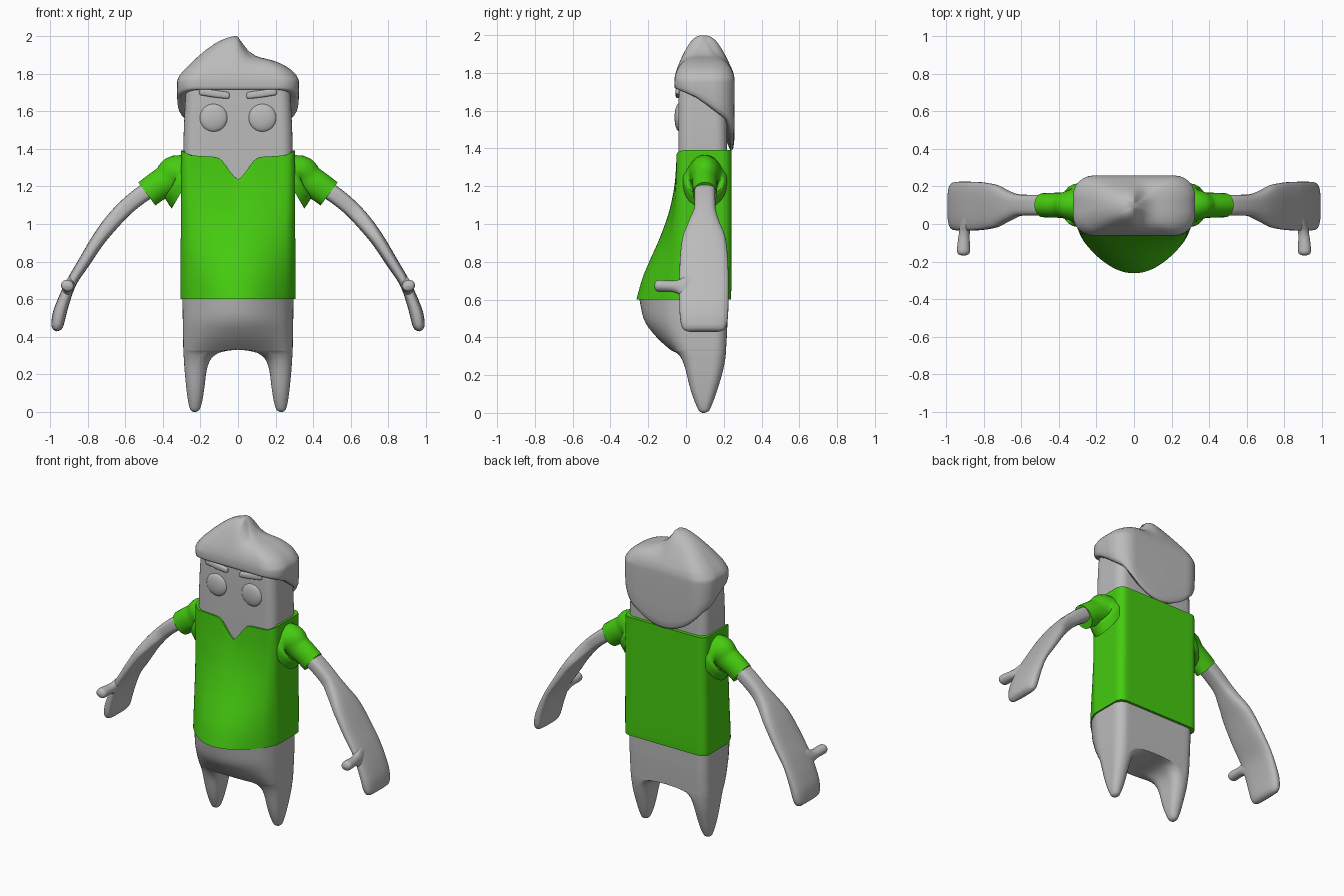
import bpy, bmesh, math
from mathutils import Vector

if "Cube" in bpy.data.objects:
    bpy.data.objects.remove(bpy.data.objects["Cube"])


def material(name, color):
    m = bpy.data.materials.new(name)
    m.use_nodes = True
    m.diffuse_color = (*color, 1)
    m.node_tree.nodes["Principled BSDF"].inputs["Base Color"].default_value = (*color, 1)
    return m


GREY = material("clay grey", (0.5, 0.5, 0.5))
GREEN = material("shirt green", (0.06, 0.6, 0.005))


def interp(x, pts):
    """Piecewise linear height through (x, value) points."""
    if x <= pts[0][0]:
        return pts[0][1]
    for (a, p), (b, q) in zip(pts, pts[1:]):
        if x <= b:
            return p + (q - p) * (x - a) / (b - a)
    return pts[-1][1]


def refine(stations, steps):
    """Smooth in-between stations without overshoot."""
    def slope(a, b):
        return 2 * a * b / (a + b) if a * b > 0 else 0
    cols = []
    for v in zip(*stations):
        d = [q - p for p, q in zip(v, v[1:])]
        m = [d[0]] + [slope(a, b) for a, b in zip(d, d[1:])] + [d[-1]]
        col = []
        for i in range(len(d)):
            for k in range(steps):
                t = k / steps
                s = t * t * (3 - 2 * t)
                col.append(v[i] + d[i] * s + m[i] * t * (1 - t) ** 2 - m[i + 1] * t * t * (1 - t))
        cols.append(col + [v[-1]])
    return list(zip(*cols))


def finish(name, bm, mat, mirror=False, angle=50):
    bmesh.ops.remove_doubles(bm, verts=bm.verts, dist=0.0002)
    bmesh.ops.recalc_face_normals(bm, faces=bm.faces)
    me = bpy.data.meshes.new(name)
    bm.to_mesh(me)
    bm.free()
    me.materials.append(mat)
    ob = bpy.data.objects.new(name, me)
    bpy.context.collection.objects.link(ob)
    if mirror:
        ob.modifiers.new("Mirror", 'MIRROR')
    bpy.ops.object.select_all(action='DESELECT')
    ob.select_set(True)
    bpy.context.view_layer.objects.active = ob
    bpy.ops.object.shade_smooth_by_angle(angle=math.radians(angle))
    return ob


def loft(rings, caps=True):
    bm = bmesh.new()
    rows = [[bm.verts.new(p) for p in r] for r in rings]
    n = len(rows[0])
    for a, b in zip(rows, rows[1:]):
        for i in range(n):
            j = (i + 1) % n
            bm.faces.new((a[i], a[j], b[j], b[i]))
    if caps:
        bm.faces.new(rows[0])
        bm.faces.new(rows[-1])
    return bm


def section(x0, x1, yf, yb, r0, r1, bulge=0, m=24, k=6):
    """Rounded rectangle whose front swells into a belly; r0 rounds the x0 side."""
    corners = [(x0 + r0, yf + r0, r0, 180), (x1 - r1, yf + r1, r1, 270),
               (x1 - r1, yb - r1, r1, 0), (x0 + r0, yb - r0, r0, 90)]
    pts = []
    for i, (cx, cy, r, a0) in enumerate(corners):
        for j in range(k + 1):
            a = math.radians(a0 + 90 * j / k)
            pts.append(Vector((cx + r * math.cos(a), cy + r * math.sin(a))))
        nx, ny, nr, na = corners[(i + 1) % 4]
        a = math.radians(na)
        end = Vector((nx + nr * math.cos(a), ny + nr * math.sin(a)))
        start = pts[-1].copy()
        pts += [start.lerp(end, j / m) for j in range(1, m)]
    for p in pts:
        dome = max(0, 1 - (p.x / 0.3) ** 2)
        p.y = yb - (yb - p.y) * (1 + bulge * dome / (yb - yf))
    return pts


def tube(stations, u_dir, n=2.0, sides=24, steps=5):
    """Loft along (x, y, z, half_u, half_v) stations; v runs across path and u_dir."""
    st = refine(stations, steps)
    c = [Vector(s[:3]) for s in st]
    u = Vector(u_dir)
    rings = []
    for i, s in enumerate(st):
        v = (c[min(i + 1, len(c) - 1)] - c[max(i - 1, 0)]).cross(u).normalized()
        ring = []
        for j in range(sides):
            a = 2 * math.pi * j / sides
            ca, sa = math.cos(a), math.sin(a)
            ring.append(c[i] + u * s[3] * math.copysign(abs(ca) ** (2 / n), ca)
                        + v * s[4] * math.copysign(abs(sa) ** (2 / n), sa))
        rings.append(ring)
    return loft(rings)


# Trousers: each leg widens upward until it meets its mirror image
LEG = [  # z, inner x, outer x, front, back, inner round, outer round, belly
    (0, .222, .238, .085, .1, .006, .006, 0), (.01, .207, .252, .07, .12, .022, .022, 0),
    (.05, .192, .264, .05, .14, .035, .035, 0), (.12, .18, .274, .025, .165, .045, .045, 0),
    (.22, .167, .284, 0, .195, .055, .055, 0), (.28, .145, .288, -.015, .207, .06, .06, .01),
    (.315, .1, .29, -.025, .211, .06, .06, .03), (.328, .04, .29, -.03, .212, .03, .06, .045),
    (.332, 0, .291, -.03, .212, 0, .06, .05), (.4, 0, .292, -.04, .216, 0, .06, .115),
    (.5, 0, .294, -.045, .22, 0, .06, .18), (.62, 0, .295, -.045, .222, 0, .06, .205)]
bm = loft([[(p.x, p.y, s[0]) for p in section(*s[1:], m=10)] for s in refine(LEG, 4)])
seam = [f for f in bm.faces if all(abs(v.co.x) < 1e-4 for v in f.verts)]
bmesh.ops.delete(bm, geom=seam, context='FACES')
finish("trousers", bm, GREY, mirror=True)

# Head and neck column
HEAD = [(1.0, .285, -.035, .215), (1.4, .29, -.04, .218), (1.6, .284, -.04, .215), (1.8, .27, -.035, .21)]
bm = loft([[(p.x, p.y, z) for p in section(-w, w, f, b, .06, .06, m=6)]
           for z, w, f, b in refine(HEAD, 4)])
finish("head", bm, GREY)

# Shirt with a notched neckline
NECK = [(0, 1.235), (.03, 1.262), (.06, 1.305), (.09, 1.345), (.12, 1.357), (.25, 1.365), (.3, 1.39)]
SHIRT = [  # z, half width, front, back, belly
    (.6, .285, -.03, .21, .2), (.6, .305, -.05, .238, .212), (.7, .306, -.05, .24, .185),
    (.8, .306, -.05, .24, .145), (.9, .305, -.05, .24, .1), (1.0, .303, -.05, .24, .062),
    (1.1, .303, -.05, .24, .033), (1.25, .303, -.05, .24, .008), (1.38, .302, -.05, .24, 0),
    (1.38, .28, -.03, .21, 0)]
rings = []
for z, w, f, b, belly in refine(SHIRT, 4):
    ring = []
    for p in section(-w, w, f, b, .05, .05, belly):
        top = interp(abs(p.x), NECK) if p.y < 0 else 1.392
        ring.append((p.x, p.y, z + (top - 1.38) * ((z - .6) / .78) ** 6))
    rings.append(ring)
finish("shirt", loft(rings, caps=False), GREEN)

# Sleeves flare out of the shoulders
SLEEVE = [(.27, .1, 1.225, .12, .165), (.305, .1, 1.245, .115, .145), (.335, .1, 1.26, .085, .105),
          (.38, .1, 1.23, .068, .085), (.43, .1, 1.2, .066, .078), (.485, .1, 1.16, .064, .076)]
finish("sleeves", tube(SLEEVE, (0, 1, 0)), GREEN, mirror=True)

# Arms flatten into mitten hands
ARM = [(.43, .1, 1.205, .05, .045), (.5, .1, 1.165, .055, .045), (.6, .1, 1.085, .056, .043),
       (.67, .095, 1.01, .08, .042), (.74, .095, .92, .115, .037), (.82, .095, .795, .128, .032),
       (.885, .095, .69, .13, .028), (.92, .095, .61, .13, .032), (.95, .095, .52, .128, .036),
       (.961, .095, .465, .12, .033), (.966, .095, .44, .105, .022), (.968, .095, .43, .08, .005)]
finish("arms", tube(ARM, (0, 1, 0), n=3, sides=32), GREY, mirror=True)

# Thumbs point forward
THUMB = [(.9, .04, .66, .02, .08), (.9, -.01, .665, .026, .058), (.902, -.045, .668, .028, .036),
         (.905, -.08, .67, .031, .03), (.907, -.14, .672, .035, .031), (.907, -.16, .672, .028, .024),
         (.907, -.168, .672, .008, .006)]
finish("thumbs", tube(THUMB, (.97, 0, .24)), GREY, mirror=True)

# Hair: sloping hem, swollen sides and a swept crest on top
HEM = [(-.06, 1.715), (-.02, 1.7), (.05, 1.67), (.12, 1.625), (.2, 1.57), (.26, 1.54)]
CREST = [(-.3, 0), (-.2, .05), (-.1, .09), (-.03, .115), (0, .105), (.025, .06), (.06, .01), (.1, 0)]
MID = 1.75


def hair_ring(scale, low=None, rise=0):
    ring = []
    for p in section(-.325, .325, -.062, .258, .11, .11, m=20):
        x, y = p.x * scale, .098 + (p.y - .098) * scale
        if low is not None:
            back = min(1, max(0, (p.y - .1) / .14))
            hem = interp(p.y, HEM) - .15 * back * max(0, 1 - (p.x / .3) ** 2)
            z = hem + (MID - hem) * low
        else:
            ridge = interp(x, CREST) * max(0, 1 - ((y - .09) / .15) ** 2)
            z = MID + (1.893 - .25 * x * x - MID) * rise + ridge * rise ** 2
        ring.append((x, y, z))
    return ring


LOW = [(.85, 0), (.92, 0), (.96, .04), (.985, .15), (.995, .4), (1, .7)]
rings = [hair_ring(s, low=t) for s, t in LOW]
for i in range(19):
    a = math.pi / 2 * i / 18
    rings.append(hair_ring(max(.01, math.cos(a) ** .7), rise=math.sin(a)))
bm = loft(rings)
inner = [v for v in bm.verts if v.co.z > MID + .03]
for _ in range(3):
    bmesh.ops.smooth_vert(bm, verts=inner, factor=.5, use_axis_x=True, use_axis_y=True, use_axis_z=True)
finish("hair", bm, GREY, angle=80)

# Eyes
bm = bmesh.new()
bmesh.ops.create_uvsphere(bm, u_segments=32, v_segments=16, radius=.074)
for v in bm.verts:
    v.co = (v.co.x + .13, v.co.y * .32 - .037, v.co.z + 1.565)
finish("eyes", bm, GREY, mirror=True)

# Eyebrows, lower toward the middle
BROW = [(.045, -.04, 1.684, .008, .008), (.052, -.04, 1.684, .015, .017), (.12, -.04, 1.692, .016, .019),
        (.195, -.04, 1.704, .015, .019), (.206, -.04, 1.706, .008, .01)]
finish("eyebrows", tube(BROW, (0, 1, 0), n=3), GREY, mirror=True)
